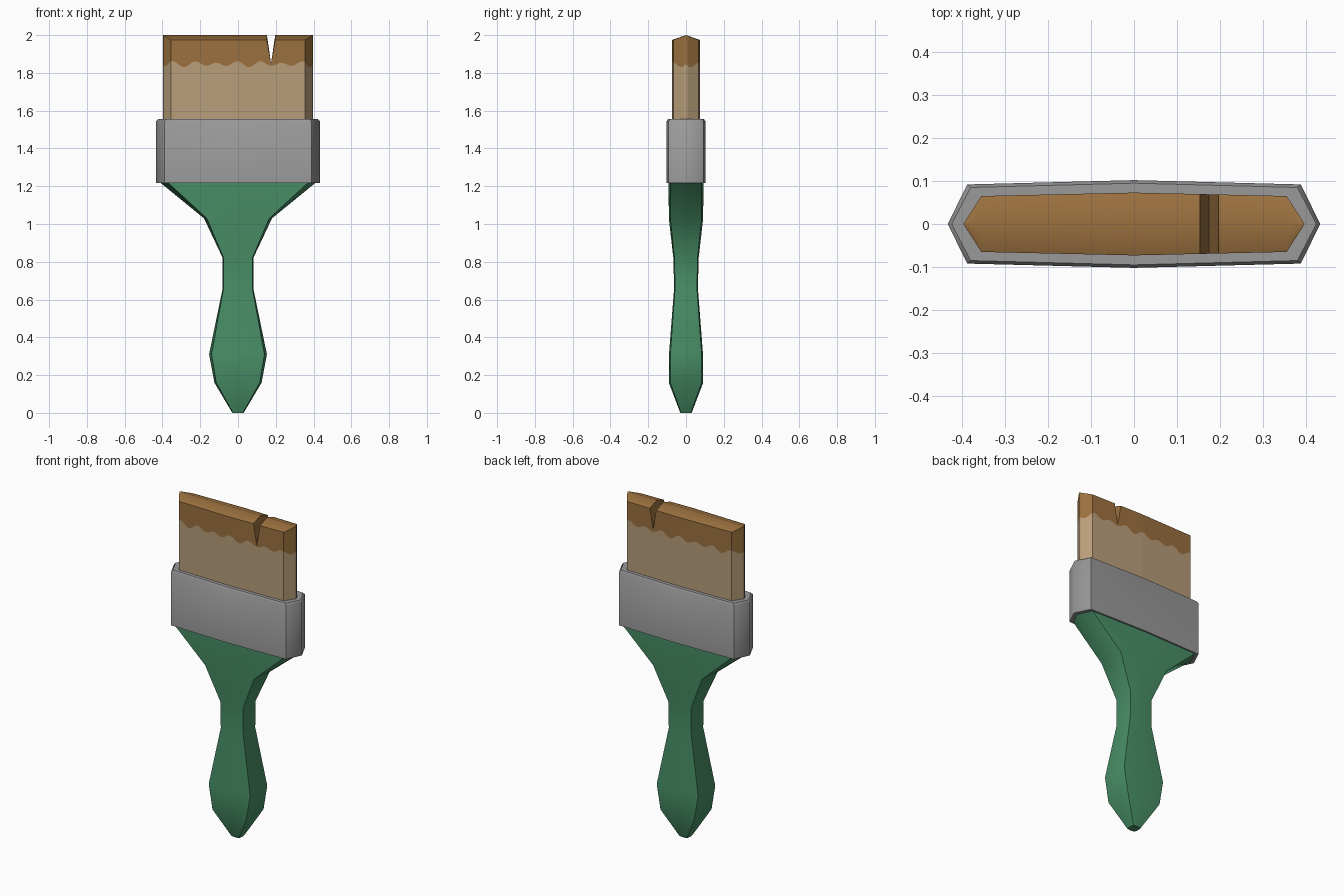
import bpy, bmesh, math

if "Cube" in bpy.data.objects:
    bpy.data.objects.remove(bpy.data.objects["Cube"])


def material(name, rgb):
    m = bpy.data.materials.new(name)
    m.diffuse_color = (*rgb, 1)
    m.use_nodes = True
    m.node_tree.nodes["Principled BSDF"].inputs["Base Color"].default_value = m.diffuse_color
    return m


green = material("green paint", (0.065, 0.275, 0.135))
grey = material("grey metal", (0.32, 0.32, 0.32))
tan = material("tan bristle", (0.48, 0.34, 0.195))
brown = material("brown bristle tip", (0.33, 0.165, 0.05))


def finish(bm, name, mats):
    """Clean up, smooth shade with sharp corners, and make the object."""
    bmesh.ops.remove_doubles(bm, verts=bm.verts, dist=1e-5)
    bmesh.ops.recalc_face_normals(bm, faces=bm.faces)
    for f in bm.faces:
        f.smooth = True
    for e in bm.edges:
        on_middle = all(abs(v.co.y) < 1e-4 for v in e.verts)
        if not on_middle and e.calc_face_angle(0) > math.radians(45):
            e.smooth = False
    me = bpy.data.meshes.new(name)
    bm.to_mesh(me)
    bm.free()
    for m in mats:
        me.materials.append(m)
    ob = bpy.data.objects.new(name, me)
    bpy.context.collection.objects.link(ob)


def loft(name, rows, mat):
    """Stack eight-sided sections: z, half width, corner x, corner y, middle y."""
    bm = bmesh.new()
    rings = []
    for z, w, cx, cy, my in rows:
        pts = [(w, 0), (cx, cy), (0, my), (-cx, cy),
               (-w, 0), (-cx, -cy), (0, -my), (cx, -cy)]
        rings.append([bm.verts.new((x, y, z)) for x, y in pts])
    for a, b in zip(rings, rings[1:]):
        for i in range(8):
            j = (i + 1) % 8
            bm.faces.new((a[i], a[j], b[j], b[i]))
    bm.faces.new(rings[0])
    bm.faces.new(rings[-1])
    finish(bm, name, [mat])


# Handle
loft("handle", [
    (0.00, 0.030, 0.026, 0.026, 0.030),
    (0.16, 0.125, 0.115, 0.083, 0.091),
    (0.31, 0.153, 0.140, 0.083, 0.090),
    (0.66, 0.081, 0.076, 0.058, 0.063),
    (0.82, 0.081, 0.076, 0.061, 0.067),
    (1.03, 0.180, 0.165, 0.083, 0.091),
    (1.23, 0.425, 0.383, 0.083, 0.092),
], green)

# Metal ferrule, with a slightly rolled top rim
loft("ferrule", [
    (1.217, 0.433, 0.388, 0.092, 0.102),
    (1.545, 0.433, 0.388, 0.092, 0.102),
    (1.555, 0.424, 0.380, 0.085, 0.095),
], grey)

# Bristles: slices along x, wavy colour line, ridged top and a V notch
END, CORNER = 0.397, 0.355
NOTCH = (0.153, 0.175, 0.197)


def half_depth(x):
    x = abs(x)
    if x <= CORNER:
        return 0.073 - 0.008 * x / CORNER
    return 0.065 * (END - x) / (END - CORNER)


def paint_line(x):
    s = x
    if abs(x) > CORNER:
        s = math.copysign(CORNER + (abs(x) - CORNER) * 1.85, x)
    return 1.847 + 0.012 * math.cos(s * math.tau / 0.115) + 0.005 * math.cos(s * 37 + 1)


stations = {round(-CORNER + i * 2 * CORNER / 60, 4) for i in range(61)}
stations = {x for x in stations if not NOTCH[0] - 0.004 < x < NOTCH[2] + 0.004}
stations |= set(NOTCH) | {0.0}
for k in range(1, 6):
    x = CORNER + (END - CORNER) * k / 5
    stations |= {x, -x}

bm = bmesh.new()
columns = []
for x in sorted(stations):
    d = half_depth(x)
    rim, ridge = 2 - 0.025 * min(1, d / 0.065), 2.0
    if x == NOTCH[1]:
        rim = ridge = 1.85
    line = min(paint_line(x), rim - 0.006)
    prof = [(-d, 1.5), (-d, line), (-d, rim), (0, ridge), (d, rim), (d, line), (d, 1.5)]
    columns.append([bm.verts.new((x, y, z)) for y, z in prof])
for a, b in zip(columns, columns[1:]):
    for i in range(7):
        j = (i + 1) % 7
        f = bm.faces.new((a[i], b[i], b[j], a[j]))
        f.material_index = 1 if 1 <= i <= 4 else 0
finish(bm, "bristles", [tan, brown])
